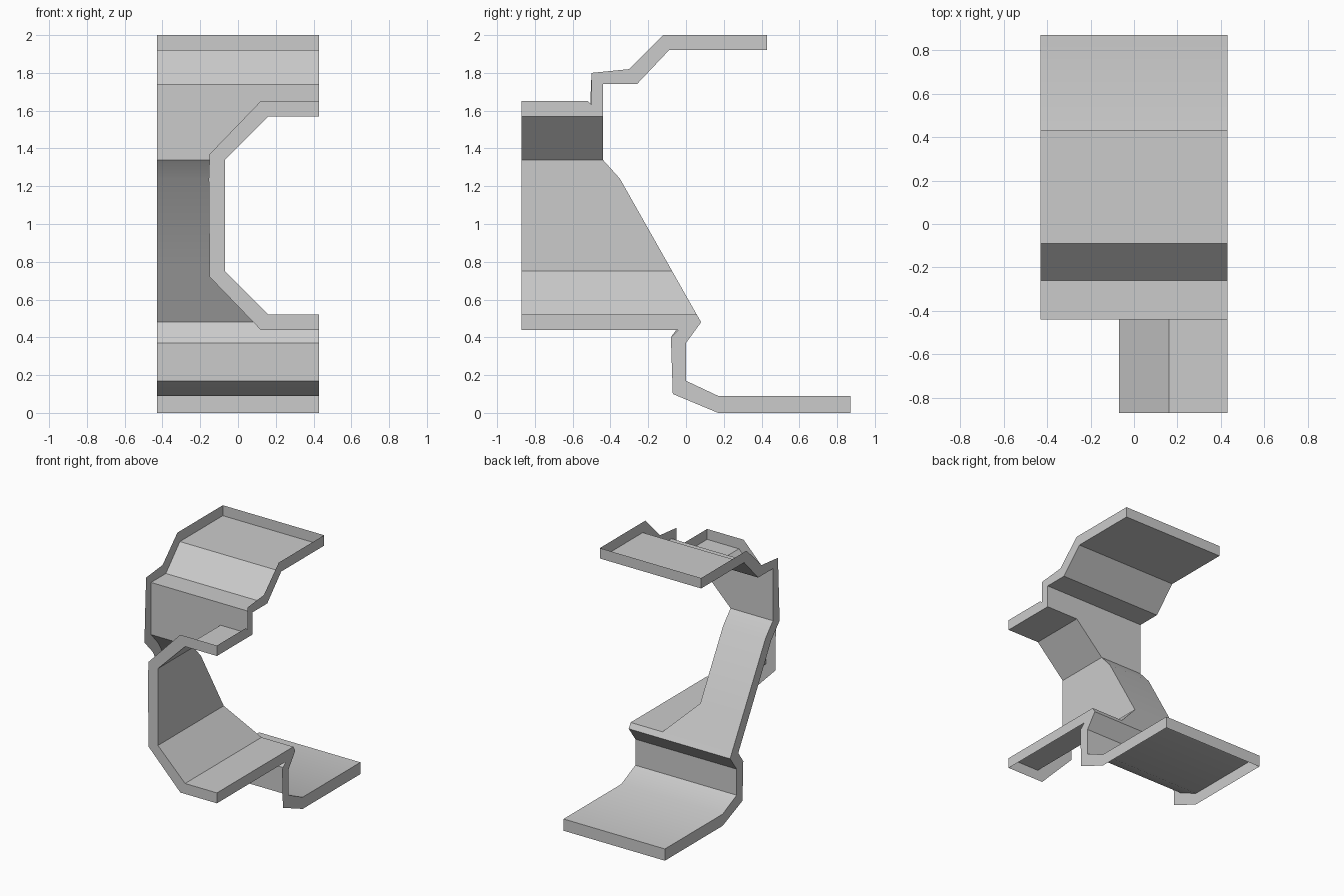
import bpy, bmesh

if "Cube" in bpy.data.objects:
    bpy.data.objects.remove(bpy.data.objects["Cube"])

W = 0.43      # half width of the main band
F = -0.87     # front edge of the cross band


def ribbon(name, strips, smooth=False):
    """Open sheet: each strip joins two equal-length polylines with quads."""
    bm = bmesh.new()
    for a, b in strips:
        va = [bm.verts.new(p) for p in a]
        vb = [bm.verts.new(p) for p in b]
        for i in range(len(a) - 1):
            bm.faces.new((va[i], va[i + 1], vb[i + 1], vb[i]))
    bmesh.ops.remove_doubles(bm, verts=bm.verts, dist=0.0005)
    me = bpy.data.meshes.new(name)
    bm.to_mesh(me)
    bm.free()
    ob = bpy.data.objects.new(name, me)
    bpy.context.collection.objects.link(ob)
    if smooth:
        bpy.ops.object.select_all(action='DESELECT')
        ob.select_set(True)
        bpy.context.view_layer.objects.active = ob
        bpy.ops.object.shade_smooth_by_angle(angle=0.5)
    return ob


def at_x(x, pts):
    return [(x, y, z) for y, z in pts]


# inner profile of the main band (y, z), from top to bottom
upper = [(0.43, 1.92), (-0.09, 1.92), (-0.26, 1.74), (-0.44, 1.74), (-0.44, 1.57)]
middle = [(-0.44, 1.57), (-0.44, 1.34), (-0.35, 1.24), (-0.073, 0.75), (0.057, 0.52)]
lower = [(0.057, 0.52), (0.08, 0.48), (0, 0.37), (0, 0.17), (0.17, 0.09), (0.87, 0.09)]

# inner profile of the cross band: x at the same heights as the middle rows
cut_x = [0.16, -0.07, -0.07, -0.07, 0.16]
cut = [(x, y, z) for x, (y, z) in zip(cut_x, middle)]

# main band, its middle trimmed where the cross band meets it
ribbon("main_band", [
    (at_x(W, upper), at_x(-W, upper)),
    (cut, at_x(-W, middle)),
    (at_x(W, lower), at_x(-W, lower)),
], True)

# cross band, running back until it meets the main band
back = [(W, -0.44, 1.57)] + cut + [(W, 0.057, 0.52)]
front = [(x, F, z) for x, y, z in back]
ribbon("cross_band", [(front, back)], True)

# rim along the front of the cross band
front_outer = [(x, F, z) for x, z in
               [(W, 1.65), (0.12, 1.65), (-0.15, 1.37), (-0.155, 1.24),
                (-0.15, 0.72), (0.12, 0.44), (W, 0.44)]]
ribbon("front_rim", [(front_outer, front)])

# rim along the left side
left_inner = upper + middle[1:] + lower[1:]
left_outer = [(0.43, 2), (-0.12, 2), (-0.30, 1.82), (-0.5, 1.80), (-0.51, 1.57),
              (-0.52, 1.31), (-0.42, 1.20), (-0.146, 0.71), (-0.03, 0.505),
              (-0.02, 0.485), (-0.08, 0.40), (-0.07, 0.10), (0.17, 0), (0.87, 0)]
ribbon("left_rim", [(at_x(-W, left_inner), at_x(-W, left_outer))])

# right rims, shared by both bands
ri = [(F, 1.57), (-0.44, 1.57), (-0.44, 1.57)] + upper[3::-1]
ro = [(F, 1.65), (-0.52, 1.65), (-0.5, 1.63), (-0.5, 1.80),
      (-0.30, 1.82), (-0.12, 2), (0.43, 2)]
ribbon("upper_right_rim", [(at_x(W, ri), at_x(W, ro))])

li = lower[::-1] + [(F, 0.52)]
lo = [(0.87, 0), (0.17, 0), (-0.07, 0.10), (-0.08, 0.40),
      (-0.04, 0.44), (-0.04, 0.44), (F, 0.44)]
ribbon("lower_right_rim", [(at_x(W, li), at_x(W, lo))])

# end rims at the back of the top and bottom plates
ribbon("top_end_rim", [([(W, 0.43, 1.92), (-W, 0.43, 1.92)],
                        [(W, 0.43, 2), (-W, 0.43, 2)])])
ribbon("bottom_end_rim", [([(-W, 0.87, 0.09), (W, 0.87, 0.09)],
                           [(-W, 0.87, 0), (W, 0.87, 0)])])
